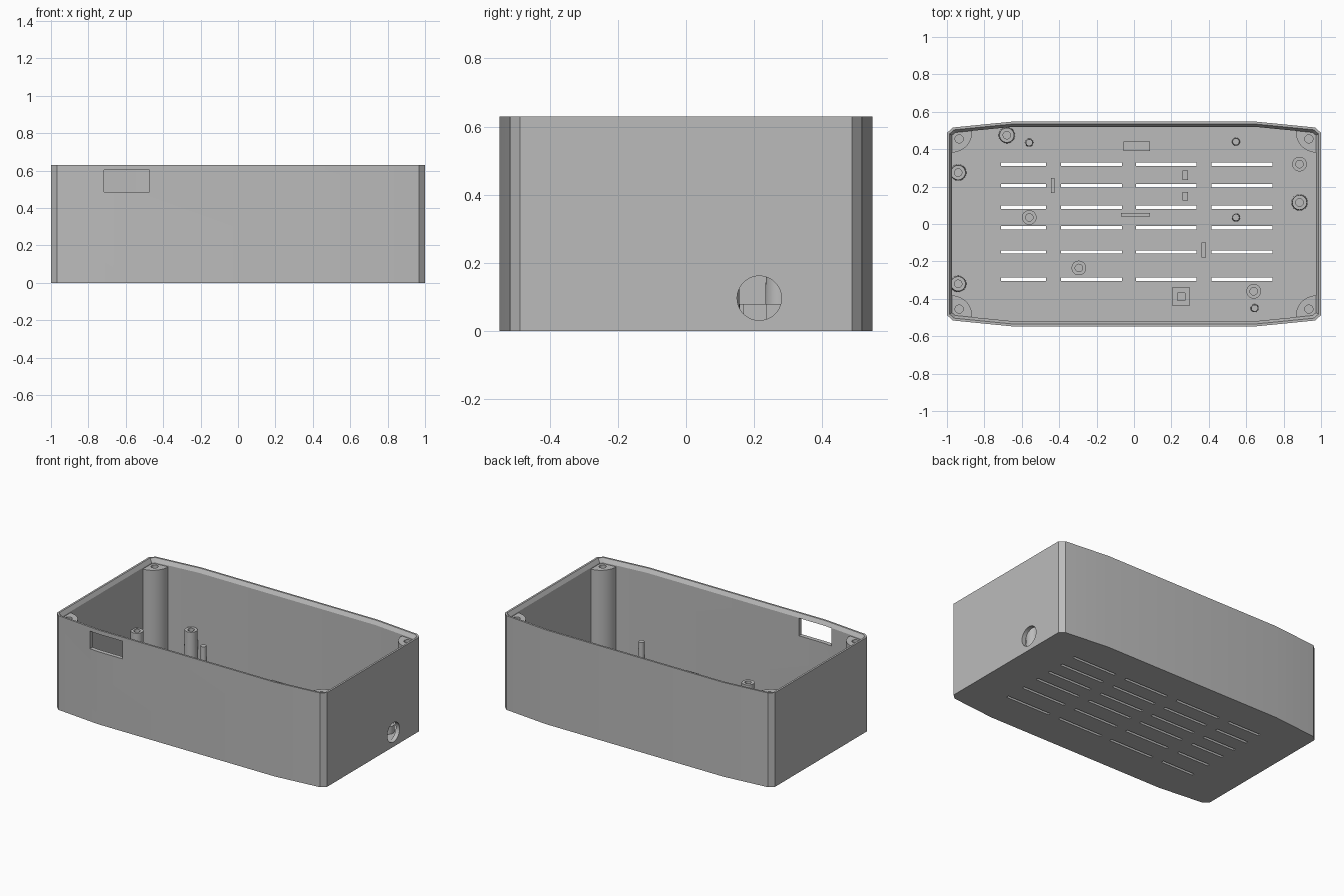
import bpy, bmesh, math
from mathutils import Vector, Matrix

old = bpy.data.objects.get("Cube")
if old:
    bpy.data.objects.remove(old, do_unlink=True)

HEIGHT, FLOOR, LEDGE, POST_TOP = 0.63, 0.03, 0.605, 0.597

grey = bpy.data.materials.new("plastic_grey")
grey.use_nodes = True
grey.diffuse_color = (0.5, 0.5, 0.5, 1)
grey.node_tree.nodes["Principled BSDF"].inputs["Base Color"].default_value = (0.5, 0.5, 0.5, 1)


def finish(name, bm):
    bmesh.ops.recalc_face_normals(bm, faces=bm.faces)
    mesh = bpy.data.meshes.new(name)
    bm.to_mesh(mesh)
    bm.free()
    mesh.materials.append(grey)
    obj = bpy.data.objects.new(name, mesh)
    bpy.context.collection.objects.link(obj)
    return obj


def loft(bm, rings):
    """Skin a stack of closed rings and cap both ends."""
    rows = [[bm.verts.new(p) for p in ring] for ring in rings]
    n = len(rows[0])
    for a, b in zip(rows, rows[1:]):
        for i in range(n):
            j = (i + 1) % n
            bm.faces.new((a[i], a[j], b[j], b[i]))
    bm.faces.new(rows[0])
    bm.faces.new(rows[-1])


def box(bm, x0, x1, y0, y1, z0, z1):
    loft(bm, [[(x0, y0, z), (x1, y0, z), (x1, y1, z), (x0, y1, z)] for z in (z0, z1)])


def lathe(bm, x, y, profile, sides=32):
    turn = [2 * math.pi * i / sides for i in range(sides)]
    loft(bm, [[(x + r * math.cos(a), y + r * math.sin(a), z) for a in turn]
              for r, z in profile])


def cut(obj, cutter):
    cutter.hide_render = True
    mod = obj.modifiers.new("cut", 'BOOLEAN')
    mod.object, mod.operation, mod.solver = cutter, 'DIFFERENCE', 'EXACT'
    bpy.context.view_layer.update()
    bpy.ops.object.select_all(action='DESELECT')
    bpy.context.view_layer.objects.active = obj
    obj.select_set(True)
    bpy.ops.object.modifier_apply(modifier=mod.name)
    bpy.data.objects.remove(cutter, do_unlink=True)


def smooth(obj):
    bpy.ops.object.select_all(action='DESELECT')
    bpy.context.view_layer.objects.active = obj
    obj.select_set(True)
    bpy.ops.object.shade_smooth_by_angle(angle=math.radians(30))


# Outline: bowed long sides and clipped corners, counter-clockwise
quarter = [Vector(p) for p in ((1, 0.487), (0.968, 0.516), (0.655, 0.547))]
outline = (quarter + [Vector((-p.x, p.y)) for p in reversed(quarter)]
           + [-p for p in quarter] + [Vector((p.x, -p.y)) for p in reversed(quarter)])


def ring(inset, z):
    pts = []
    for i, p in enumerate(outline):
        d0 = (p - outline[i - 1]).normalized()
        d1 = (outline[(i + 1) % len(outline)] - p).normalized()
        n0, n1 = Vector((-d0.y, d0.x)), Vector((-d1.y, d1.x))
        q = p + (n0 + n1) * inset / (1 + n0.dot(n1))
        pts.append((q.x, q.y, z))
    return pts


# Tray with a bevelled inner rim
bm = bmesh.new()
loft(bm, [ring(0, 0), ring(0, HEIGHT), ring(0.013, HEIGHT),
          ring(0.028, LEDGE), ring(0.028, FLOOR)])
case = finish("case_shell", bm)

# Vent slots, front window and side cable hole
bm = bmesh.new()
for y in (0.32, 0.205, 0.09, -0.02, -0.15, -0.295):
    for x0, x1 in ((-0.71, -0.47), (-0.39, -0.065), (0.01, 0.335), (0.415, 0.74)):
        box(bm, x0, x1, y - 0.009, y + 0.009, -0.1, 0.1)
box(bm, -0.717, -0.473, -0.7, -0.4, 0.485, 0.603)
bmesh.ops.create_cone(bm, cap_ends=True, segments=48, radius1=0.065, radius2=0.065, depth=0.2,
                      matrix=Matrix.Translation((1, 0.215, 0.097)) @ Matrix.Rotation(math.pi / 2, 4, 'Y'))
cut(case, finish("opening_cutter", bm))
smooth(case)

# Corner screw posts
bm, holes = bmesh.new(), bmesh.new()
for sx in (-1, 1):
    for sy in (-1, 1):
        arc = [math.radians(180 + 90 * i / 12) for i in range(13)]
        plan = [(0.978, 0.498), (0.865, 0.504)]
        plan += [(0.975 + 0.11 * math.cos(a), 0.492 + 0.11 * math.sin(a)) for a in arc]
        plan.append((0.985, 0.382))
        loft(bm, [[(sx * x, sy * y, z) for x, y in plan] for z in (FLOOR - 0.01, POST_TOP)])
        lathe(holes, sx * 0.935, sy * 0.455, [(0.022, 0.4), (0.022, 0.7)], 24)
posts = finish("corner_posts", bm)
cut(posts, finish("post_hole_cutter", holes))
smooth(posts)

# Hollow standoffs: tall tapered ones and straight ones
bm = bmesh.new()
standoffs = [(-0.68, 0.475, 0.235, 1), (-0.94, 0.275, 0.235, 1), (0.885, 0.115, 0.235, 1),
             (-0.94, -0.32, 0.235, 1), (-0.295, -0.235, 0.235, 0), (0.885, 0.32, 0.08, 0),
             (-0.56, 0.035, 0.08, 0), (0.64, -0.36, 0.08, 0)]
for x, y, top, taper in standoffs:
    lathe(bm, x, y, [(0.039 + 0.005 * taper, FLOOR - 0.01), (0.039, top),
                     (0.02, top), (0.02, FLOOR + 0.01)])
smooth(finish("standoffs", bm))

# Locating pegs
bm = bmesh.new()
for x, y, top in ((-0.56, 0.435, 0.175), (0.545, 0.035, 0.175),
                  (0.645, -0.45, 0.175), (0.545, 0.44, 0.08)):
    lathe(bm, x, y, [(0.022, FLOOR - 0.01), (0.018, top)], 24)
smooth(finish("locating_pegs", bm))

# Low board supports on the floor
bm = bmesh.new()
for x0, x1, y0, y1 in ((-0.055, 0.085, 0.39, 0.44), (-0.445, -0.425, 0.165, 0.245),
                       (0.26, 0.29, 0.235, 0.285), (0.26, 0.29, 0.125, 0.17),
                       (-0.07, 0.085, 0.04, 0.06), (0.36, 0.385, -0.18, -0.1)):
    box(bm, x0, x1, y0, y1, FLOOR - 0.01, 0.08)
finish("board_supports", bm)

# Square socket with a recessed centre
bm = bmesh.new()
loft(bm, [[(0.2525 + sx * h, -0.388 + sy * h, z) for sx, sy in ((-1, -1), (1, -1), (1, 1), (-1, 1))]
          for h, z in ((0.048, FLOOR - 0.01), (0.048, 0.08), (0.02, 0.08), (0.02, 0.05))])
finish("square_socket", bm)
